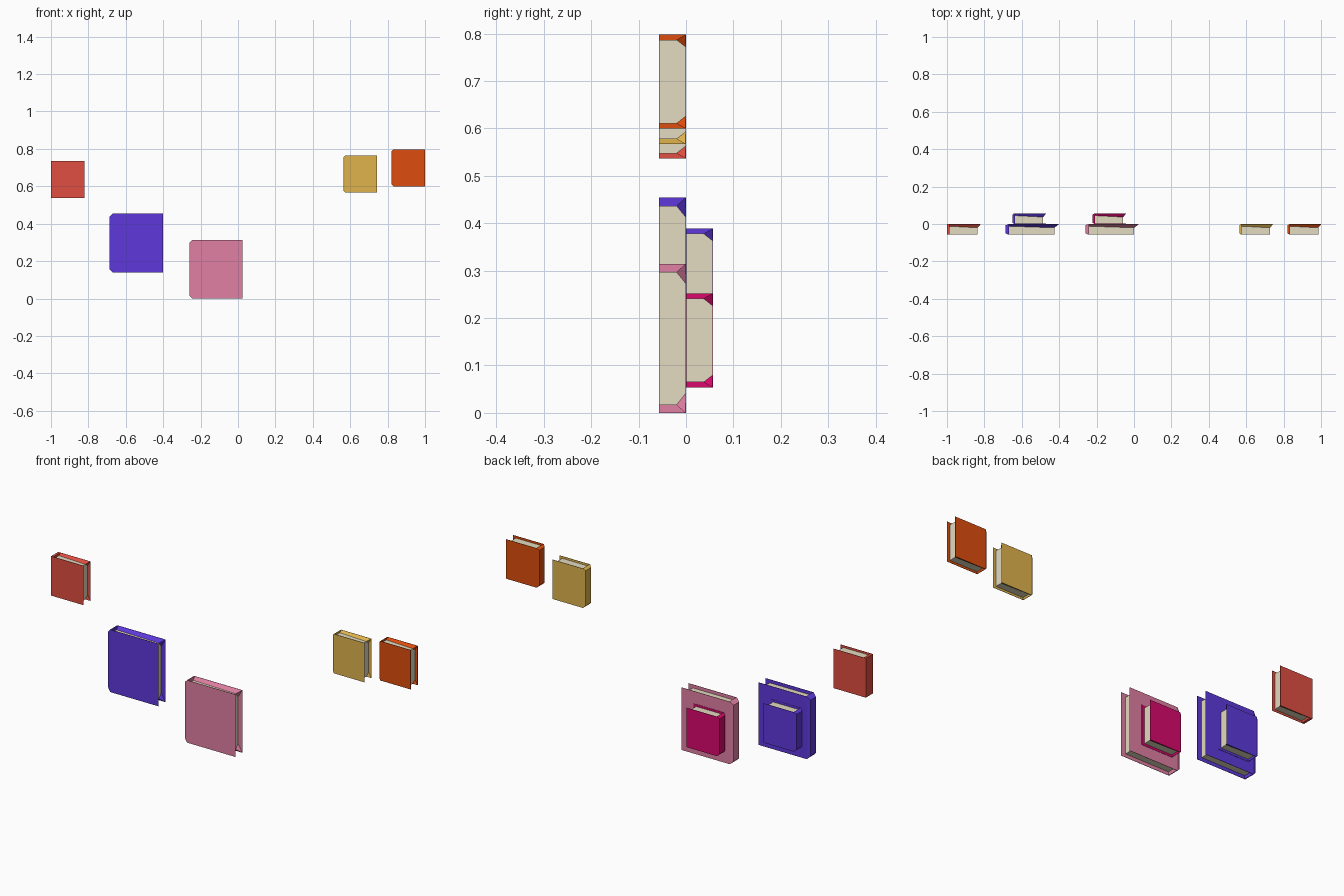
import bpy
import bmesh

if "Cube" in bpy.data.objects:
    bpy.data.objects.remove(bpy.data.objects["Cube"])


def material(name, code):
    def linear(i):
        c = int(code[i:i + 2], 16) / 255
        return c / 12.92 if c <= 0.04045 else ((c + 0.055) / 1.055) ** 2.4
    color = (linear(0), linear(2), linear(4), 1)
    mat = bpy.data.materials.new(name)
    mat.use_nodes = True
    mat.diffuse_color = color
    mat.node_tree.nodes["Principled BSDF"].inputs["Base Color"].default_value = color
    return mat


paper = material("cream paper", "E3DBC0")
covers = {
    "red": material("red cover", "E04E41"),
    "violet": material("violet cover", "5E39DC"),
    "pink": material("pink cover", "E080A3"),
    "gold": material("gold cover", "E0B34D"),
    "orange": material("orange cover", "DE4D0E"),
    "magenta": material("magenta cover", "D8086C"),
}


def finish(name, bm, mat):
    bmesh.ops.recalc_face_normals(bm, faces=bm.faces)
    mesh = bpy.data.meshes.new(name)
    bm.to_mesh(mesh)
    bm.free()
    mesh.materials.append(mat)
    obj = bpy.data.objects.new(name, mesh)
    bpy.context.collection.objects.link(obj)


def prism(bm, outline, z0, z1):
    """Extrude an outline in the ground plane upwards."""
    face = bm.faces.new([bm.verts.new((x, y, z0)) for x, y in outline])
    top = bmesh.ops.extrude_face_region(bm, geom=[face])["geom"]
    verts = [v for v in top if isinstance(v, bmesh.types.BMVert)]
    bmesh.ops.translate(bm, verts=verts, vec=(0, 0, z1 - z0))


DEPTH = 0.057
SHEET = 0.0015


def book(name, color, x0, y0, z0, s, rounded=True):
    """Book with its spine on -x; s scales width and height."""
    x1, z1, y1 = x0 + 0.285 * s, z0 + 0.314 * s, y0 + DEPTH
    lip_x, lip_z = 0.024 * s, 0.017 * s
    page_x0, page_x1 = x0 + 0.02 * s, x1 - lip_x
    chamfer = 0.016 * s if rounded else 0
    dy = 0.007 if rounded else 0

    # wrapped cover: two boards and the spine
    bm = bmesh.new()
    prism(bm, [
        (x1, y0), (x0 + chamfer, y0), (x0, y0 + dy), (x0, y1 - dy),
        (x0 + chamfer, y1), (x1, y1), (x1, y1 - SHEET),
        (page_x0, y1 - SHEET), (page_x0, y0 + SHEET), (x1, y0 + SHEET),
    ], z0, z1)
    for v in bm.verts:
        if v.co.x < x0 + chamfer * 0.5:
            v.co.z += chamfer if v.co.z < (z0 + z1) / 2 else -chamfer

    # sloped linings and corner folds inside the back board
    for edge, sign in ((z0, 1), (z1, -1)):
        a = (page_x0, y1 - 0.012, edge + sign * lip_z)
        b = (page_x1, y1 - 0.02, edge + sign * lip_z)
        tip = (x1, y1 - SHEET, edge)
        start = (page_x0, y1 - SHEET, edge)
        inner = (page_x1, y1 - SHEET, edge + sign * 0.04 * s)
        for points in ((start, tip, b, a), (b, tip, inner)):
            bm.faces.new([bm.verts.new(p) for p in points])
    finish(name + "_cover", bm, covers[color])

    # page block
    bm = bmesh.new()
    prism(bm, [
        (page_x0, y0 + SHEET), (page_x1, y0 + SHEET),
        (page_x1, y1 - SHEET), (page_x0, y1 - SHEET),
    ], z0 + lip_z, z1 - lip_z)
    finish(name + "_pages", bm, paper)


SMALL = 0.63
book("red_book", "red", -1.0, -DEPTH, 0.537, SMALL, rounded=False)
book("violet_book", "violet", -0.687, -DEPTH, 0.14, 1)
book("pink_book", "pink", -0.26, -DEPTH, 0, 1)
book("gold_book", "gold", 0.563, -DEPTH, 0.567, SMALL)
book("orange_book", "orange", 0.821, -DEPTH, 0.6, SMALL)
book("small_violet_book", "violet", -0.65, 0, 0.191, SMALL)
book("magenta_book", "magenta", -0.222, 0, 0.054, SMALL)
